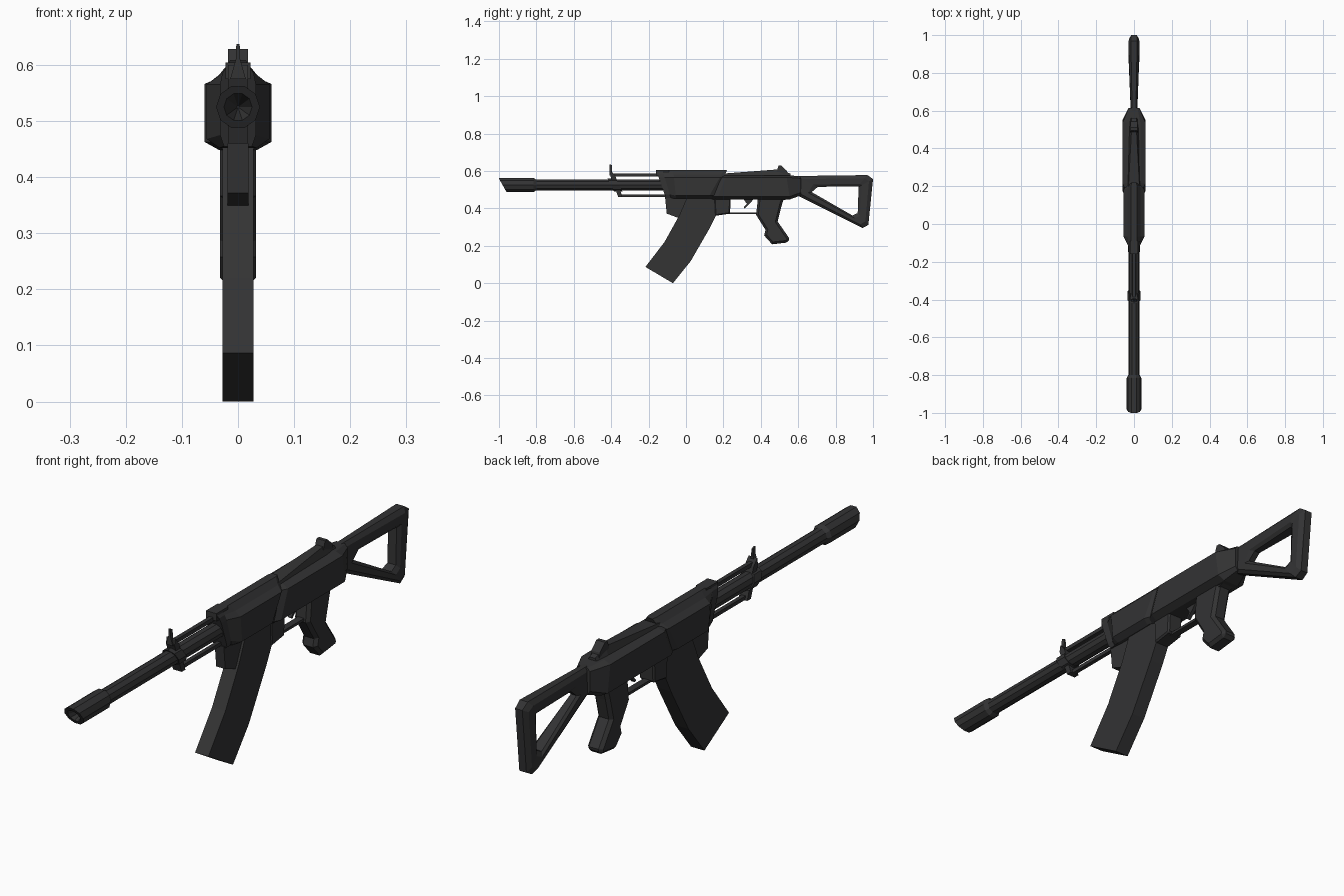
import bpy, bmesh, math

cube = bpy.data.objects.get("Cube")
if cube:
    bpy.data.objects.remove(cube, do_unlink=True)

metal = bpy.data.materials.new("dark_gunmetal")
metal.use_nodes = True
colour = (0.033, 0.033, 0.034, 1)
metal.diffuse_color = colour
bsdf = metal.node_tree.nodes["Principled BSDF"]
bsdf.inputs["Base Color"].default_value = colour
bsdf.inputs["Roughness"].default_value = 0.7


def finish(name, bm, bevel=0):
    bmesh.ops.recalc_face_normals(bm, faces=bm.faces)
    mesh = bpy.data.meshes.new(name)
    bm.to_mesh(mesh)
    bm.free()
    mesh.materials.append(metal)
    ob = bpy.data.objects.new(name, mesh)
    bpy.context.collection.objects.link(ob)
    if bevel:
        mod = ob.modifiers.new("bevel", "BEVEL")
        mod.width, mod.segments = bevel, 1
        mod.limit_method, mod.angle_limit = "ANGLE", math.radians(60)
    return ob


def bridge(bm, rings, closed=False):
    n = len(rings[0])
    pairs = list(zip(rings, rings[1:])) + ([(rings[-1], rings[0])] if closed else [])
    for a, b in pairs:
        for i in range(n):
            j = (i + 1) % n
            bm.faces.new((a[i], a[j], b[j], b[i]))


def loft(name, sections):
    """Sections are (y, slant, outline of x and z) joined along the length."""
    bm = bmesh.new()
    rings = [[bm.verts.new((x, y + slant * (z - 0.52), z)) for x, z in outline]
             for y, slant, outline in sections]
    bridge(bm, rings)
    bm.faces.new(rings[0])
    bm.faces.new(rings[-1])
    return finish(name, bm)


def mirrored(half):
    return half + [(-x, z) for x, z in reversed(half)]


def circle(r, n=10, zc=0.525):
    return [(r * math.cos(2 * math.pi * i / n), zc + r * math.sin(2 * math.pi * i / n))
            for i in range(n)]


def plate(name, outline, w, bevel=0):
    """Side outline of y and z, extruded to half width w."""
    bm = bmesh.new()
    rings = [[bm.verts.new((s * w, y, z)) for y, z in outline] for s in (-1, 1)]
    bridge(bm, rings)
    for ring in rings:
        bm.faces.new(ring)
    return finish(name, bm, bevel)


def box(name, y0, y1, z0, z1, w, bevel=0):
    return plate(name, [(y0, z0), (y1, z0), (y1, z1), (y0, z1)], w, bevel)


# Barrel and slanted, hollow muzzle
loft("barrel", [(-0.83, 0, circle(0.03)), (0.0, 0, circle(0.03))])
loft("muzzle", [(-0.8, 0, circle(0.03)), (-0.815, 0, circle(0.039)),
                (-0.978, -0.56, circle(0.039)), (-0.978, -0.56, circle(0.025)),
                (-0.9, 0, circle(0.002))])

# Front sight and guide rods
loft("front_sight_base", [(-0.4, -0.5, circle(0.035, 8)), (-0.355, -0.5, circle(0.035, 8))])
plate("front_sight_bracket", [(-0.40, 0.60), (-0.378, 0.575), (-0.34, 0.46),
                              (-0.362, 0.46), (-0.405, 0.575)], 0.018)
loft("front_sight_post", [
    (-0.41, 0, mirrored([(0.014, 0.575), (0.004, 0.61), (0.003, 0.637)])),
    (-0.395, 0, mirrored([(0.014, 0.575), (0.004, 0.605), (0.003, 0.63)]))])
box("upper_rod", -0.4, -0.1, 0.571, 0.586, 0.008)
box("lower_rod", -0.36, -0.08, 0.461, 0.475, 0.008)

# Faceted handguard
guard = [(0.033, 0.452), (0.056, 0.468), (0.056, 0.565), (0.034, 0.582), (0.016, 0.604)]
slim = [(0.025, 0.455), (0.032, 0.475), (0.032, 0.565), (0.028, 0.585), (0.016, 0.604)]
loft("handguard", [(-0.13, -0.35, mirrored(slim)), (-0.1, -0.3, mirrored(slim)),
                   (-0.06, -0.1, mirrored(guard)), (0.155, 0.57, mirrored(guard)),
                   (0.185, 0.4, mirrored([(x * 0.75, z) for x, z in guard]))])
box("handguard_cap", -0.16, -0.09, 0.575, 0.604, 0.022)

# Receiver, top cover and rear sight
body = [(0.033, 0.448), (0.06, 0.463), (0.06, 0.566), (0.034, 0.577)]
neck = [(0.018, 0.47), (0.028, 0.485), (0.028, 0.56), (0.018, 0.572)]
loft("receiver", [(0.165, 0.4, mirrored([(x * 0.75, z) for x, z in body])),
                  (0.195, 0.4, mirrored(body)), (0.545, -0.15, mirrored(body)),
                  (0.615, 0, mirrored(neck))])
loft("top_cover", [(0.185, 0, mirrored([(0.036, 0.56), (0.03, 0.585)])),
                   (0.5, 0, mirrored([(0.03, 0.56), (0.013, 0.609)])),
                   (0.56, 0, mirrored([(0.025, 0.56), (0.012, 0.585)]))])
plate("rear_sight", [(0.485, 0.6), (0.495, 0.628), (0.51, 0.628),
                     (0.54, 0.6), (0.545, 0.58), (0.485, 0.58)], 0.018)

# Magazine and its housing
plate("magazine", [(0.01, 0.47), (-0.035, 0.364), (-0.115, 0.22), (-0.217, 0.087),
                   (-0.07, 0.0), (0.025, 0.118), (0.13, 0.3), (0.17, 0.38),
                   (0.19, 0.47)], 0.028)
plate("magazine_front_block", [(-0.112, 0.46), (-0.103, 0.372), (-0.03, 0.345),
                               (0.02, 0.46)], 0.019)
plate("magazine_rear_block", [(0.15, 0.46), (0.155, 0.36), (0.235, 0.372),
                              (0.24, 0.46)], 0.032, 0.006)

# Trigger group and pistol grip
box("trigger_guard", 0.22, 0.4, 0.369, 0.379, 0.013)
plate("trigger", [(0.3, 0.46), (0.325, 0.425), (0.308, 0.405), (0.315, 0.4),
                  (0.345, 0.43), (0.37, 0.46)], 0.007)
plate("grip", [(0.385, 0.46), (0.375, 0.365), (0.425, 0.285), (0.418, 0.255),
               (0.46, 0.208), (0.548, 0.218), (0.552, 0.24), (0.49, 0.33),
               (0.51, 0.41), (0.525, 0.46)], 0.032, 0.012)
plate("grip_mount", [(0.49, 0.46), (0.495, 0.435), (0.55, 0.452), (0.575, 0.48)], 0.025)

# Open triangular stock: a chamfered frame swept around the opening
outer = [(0.59, 0.573), (0.97, 0.578), (1.0, 0.557), (0.975, 0.312), (0.945, 0.295), (0.59, 0.472)]
inner = [(0.705, 0.515), (0.918, 0.518), (0.923, 0.515), (0.918, 0.375), (0.89, 0.362), (0.672, 0.487)]
widths = [0.018, 0.03, 0.027, 0.027, 0.03, 0.018]
bm = bmesh.new()
frame = []
for (oy, oz), (iy, iz), w in zip(outer, inner, widths):
    ring = []
    for t, f in ((0, 0.55), (0.28, 1), (0.78, 1), (1, 0.65)):
        ring.append((f * w, oy + (iy - oy) * t, oz + (iz - oz) * t))
    ring += [(-x, y, z) for x, y, z in reversed(ring)]
    frame.append([bm.verts.new(p) for p in ring])
bridge(bm, frame, closed=True)
finish("stock", bm)
